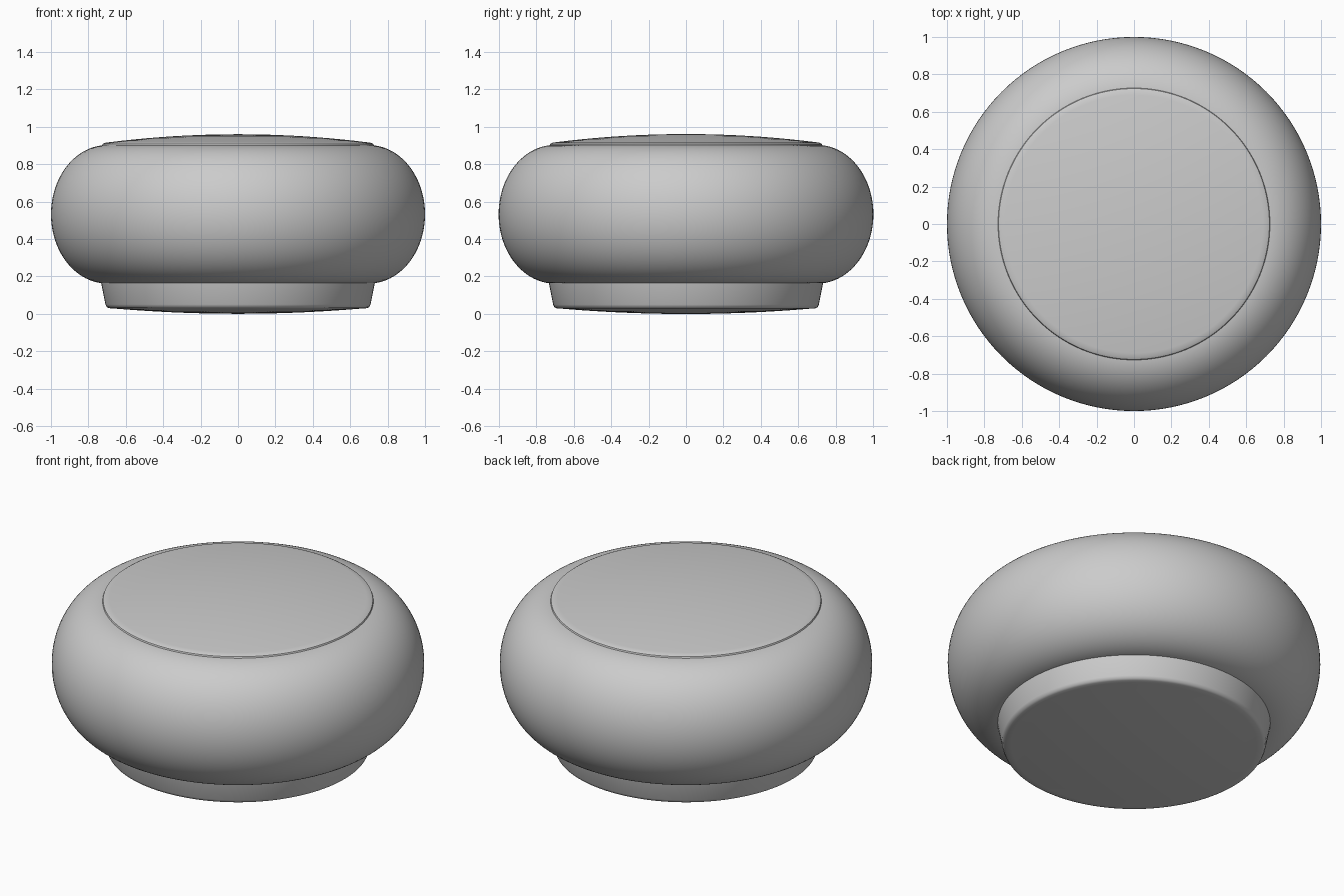
import bpy, bmesh, math

if "Cube" in bpy.data.objects:
    bpy.data.objects.remove(bpy.data.objects["Cube"])

SEGMENTS = 128


def lathe(name, profile):
    """Spin an (r, z) profile, listed bottom to top, around the z axis."""
    bm = bmesh.new()
    rings = []
    for r, z in profile:
        if r < 1e-5:
            rings.append([bm.verts.new((0, 0, z))] * SEGMENTS)
        else:
            rings.append([bm.verts.new((r * math.cos(a), r * math.sin(a), z))
                          for a in (2 * math.pi * i / SEGMENTS for i in range(SEGMENTS))])
    for low, high in zip(rings, rings[1:]):
        for i in range(SEGMENTS):
            j = (i + 1) % SEGMENTS
            bm.faces.new(list(dict.fromkeys((low[i], low[j], high[j], high[i]))))
    mesh = bpy.data.meshes.new(name)
    bm.to_mesh(mesh)
    bm.free()
    obj = bpy.data.objects.new(name, mesh)
    bpy.context.collection.objects.link(obj)
    bpy.context.view_layer.objects.active = obj
    obj.select_set(True)
    bpy.ops.object.shade_smooth_by_angle(angle=math.radians(40))
    obj.select_set(False)


def dome(radius, z_centre, z_edge, steps=10):
    """Shallow parabolic cap from the centre out to its edge."""
    return [(radius * i / steps, z_centre + (z_edge - z_centre) * (i / steps) ** 2)
            for i in range(steps + 1)]


# Foot: slightly convex underside, rounded lip, flared side
lathe("foot", dome(0.66, 0.0, 0.028)
      + [(0.69, 0.03), (0.702, 0.036), (0.709, 0.05), (0.732, 0.166)])

# Body: bulging rounded side wall
body = [(0.70 + 0.30 * math.cos(a), 0.532 + 0.37 * math.sin(a))
        for a in (math.radians(-90 + 180 * i / 48) for i in range(49))]
lathe("body", body)

# Top panel: low dome with a small step at its rim
top = [(0.728, 0.898), (0.724, 0.908), (0.712, 0.914)]
lathe("top_panel", top + dome(0.69, 0.96, 0.917)[::-1])
